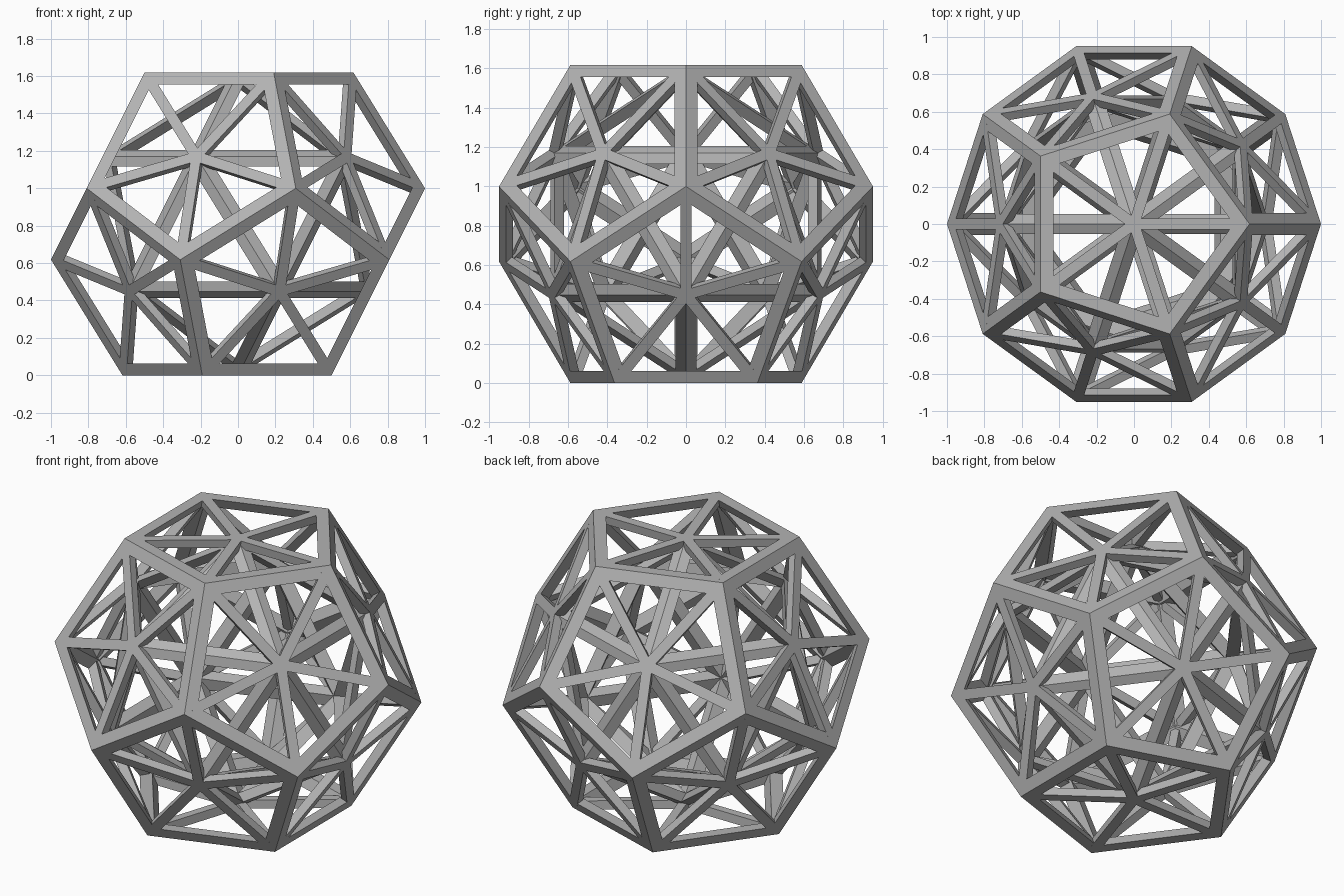
import bpy, bmesh
from math import sin, cos, radians, sqrt
from mathutils import Vector

cube = bpy.data.objects.get("Cube")
if cube:
    bpy.data.objects.remove(cube, do_unlink=True)

INRADIUS = 0.809          # centre to pentagon faces
CIRCUMRADIUS = 1.0178     # centre to outer corners
UP = Vector((0, 0, INRADIUS))

grey = bpy.data.materials.new("plain grey")
grey.use_nodes = True
grey.diffuse_color = (0.45, 0.45, 0.45, 1)
grey.node_tree.nodes["Principled BSDF"].inputs["Base Color"].default_value = grey.diffuse_color


def finish(name, bm):
    bmesh.ops.recalc_face_normals(bm, faces=bm.faces)
    mesh = bpy.data.meshes.new(name)
    bm.to_mesh(mesh)
    bm.free()
    mesh.materials.append(grey)
    obj = bpy.data.objects.new(name, mesh)
    obj.location = UP
    bpy.context.collection.objects.link(obj)
    return obj


def open_frame(name, corners, polygons, inset, inner):
    """Hollow polyhedron: a flat rim on each face, sloping back to an inner ridge."""
    bm = bmesh.new()
    outer = [bm.verts.new(c) for c in corners]
    ridge = [bm.verts.new(c * inner) for c in corners]
    for poly in polygons:
        mid = sum((corners[i] for i in poly), Vector()) / len(poly)
        rim = [bm.verts.new(mid.lerp(corners[i], inset)) for i in poly]
        for k, a in enumerate(poly):
            n = (k + 1) % len(poly)
            b = poly[n]
            bm.faces.new((outer[a], outer[b], rim[n], rim[k]))
            bm.faces.new((rim[k], rim[n], ridge[b], ridge[a]))
    return finish(name, bm)


def add_strut(bm, start, end, normal, top, bottom, depth):
    """Bar whose flat top lies in the face plane."""
    side = normal.cross(end - start).normalized()
    rings = []
    for p in (start, end):
        rings.append([bm.verts.new(p + side * s - normal * d) for s, d in
                      ((-top, 0), (top, 0), (bottom, depth), (-bottom, depth))])
    a, b = rings
    bm.faces.new(a)
    bm.faces.new(b[::-1])
    for k in range(4):
        n = (k + 1) % 4
        bm.faces.new((a[k], b[k], b[n], a[n]))


# Icosahedron corners: two poles and two staggered rings
ico = [Vector((0, 0, INRADIUS)), Vector((0, 0, -INRADIUS))]
for k in range(5):
    for start, sign in ((36, 1), (0, -1)):
        t = radians(start + 72 * k)
        ico.append(Vector((2 * cos(t), 2 * sin(t), sign)) * INRADIUS / sqrt(5))

# Its triangles, and the pentagons of the surrounding dodecahedron
edge = (ico[0] - ico[2]).length * 1.05
count = range(len(ico))
near = lambda i, j: (ico[i] - ico[j]).length < edge
triangles = [(i, j, k) for i in count for j in count for k in count
             if i < j < k and near(i, j) and near(j, k) and near(i, k)]
dodeca = [(ico[i] + ico[j] + ico[k]).normalized() * CIRCUMRADIUS for i, j, k in triangles]

pentagons = []
for v in count:
    ring = [f for f, tri in enumerate(triangles) if v in tri]
    loop = [ring.pop(0)]
    while ring:
        nxt = min(ring, key=lambda f: (dodeca[f] - dodeca[loop[-1]]).length)
        ring.remove(nxt)
        loop.append(nxt)
    pentagons.append(loop)

# Outer and inner frames
open_frame("outer_dodecahedron_frame", dodeca, pentagons, 0.862, 0.924)
open_frame("inner_icosahedron_frame", ico, triangles, 0.77, 0.90)

# Five spokes in every pentagon
bm = bmesh.new()
for v, loop in enumerate(pentagons):
    for f in loop:
        add_strut(bm, ico[v], ico[v].lerp(dodeca[f], 0.92), ico[v].normalized(),
                  0.029, 0.024, 0.05)
finish("face_spokes", bm)
